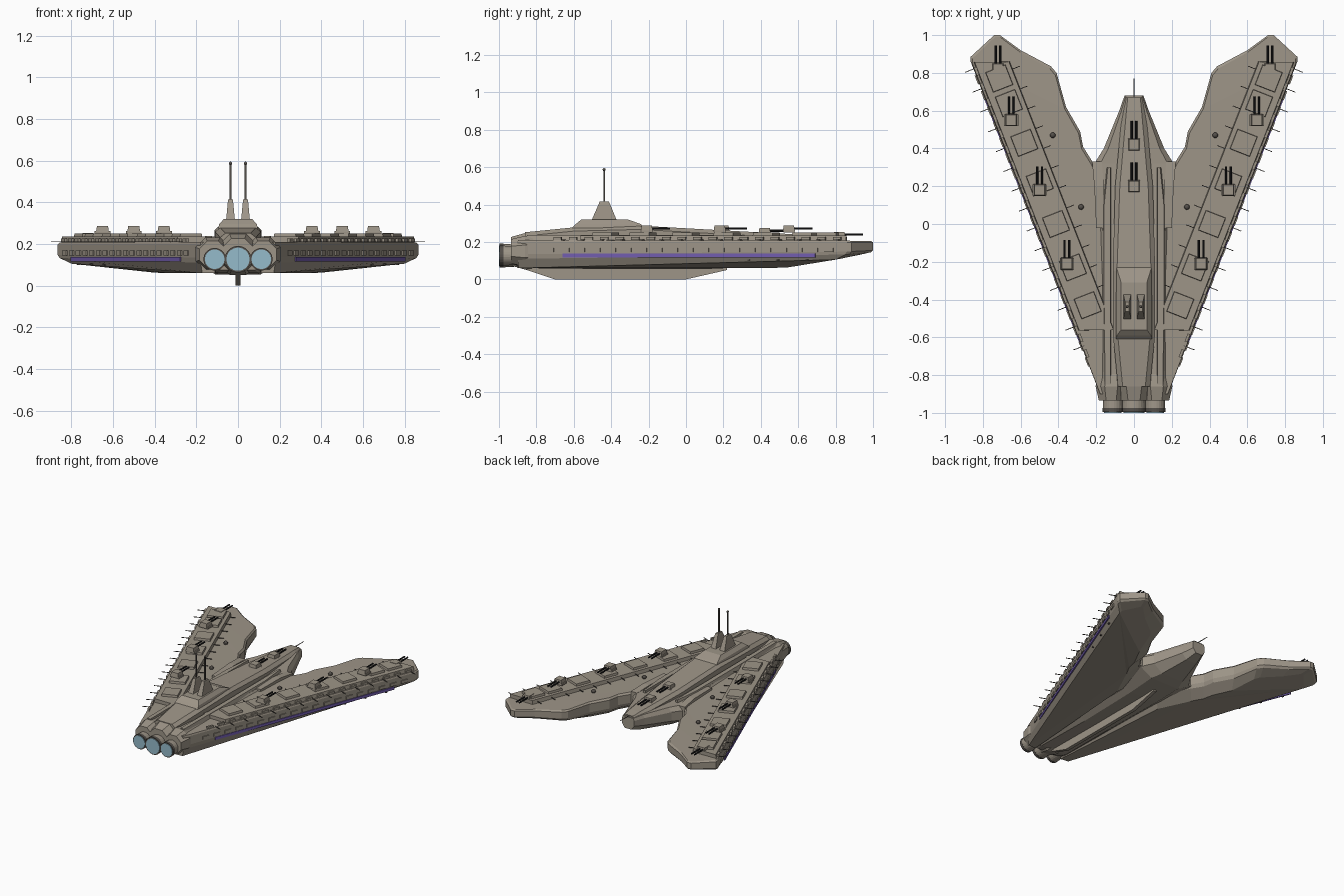
import bpy, bmesh, math
from mathutils import Vector, Matrix

if "Cube" in bpy.data.objects:
    bpy.data.objects.remove(bpy.data.objects["Cube"], do_unlink=True)


def material(name, rgb):
    m = bpy.data.materials.new(name)
    m.use_nodes = True
    m.diffuse_color = (*rgb, 1)
    m.node_tree.nodes["Principled BSDF"].inputs["Base Color"].default_value = (*rgb, 1)
    return m


HULL = material("warm grey hull", (.34, .30, .245))
METAL = material("dark metal", (.09, .08, .07))
BLACK = material("gun black", (.012, .012, .013))
PURPLE = material("purple stripe", (.17, .11, .43))
GLOW = material("pale blue engine", (.30, .50, .60))


def finish(name, bm, mat, mirror=False):
    bmesh.ops.triangulate(bm, faces=[f for f in bm.faces if len(f.verts) > 12])
    bmesh.ops.recalc_face_normals(bm, faces=bm.faces)
    me = bpy.data.meshes.new(name)
    bm.to_mesh(me)
    bm.free()
    me.materials.append(mat)
    ob = bpy.data.objects.new(name, me)
    bpy.context.collection.objects.link(ob)
    if mirror:
        mod = ob.modifiers.new("mirror", "MIRROR")
        mod.use_mirror_merge = False
    return ob


def loft(bm, rings):
    rows = [[bm.verts.new(p) for p in r] for r in rings]
    n = len(rows[0])
    for a, b in zip(rows, rows[1:]):
        for i in range(n):
            bm.faces.new((a[i], a[(i + 1) % n], b[(i + 1) % n], b[i]))
    bm.faces.new(rows[0])
    bm.faces.new(rows[-1])


def box(bm, c, size, angle=0, top=1):
    # Upright block, turned about z, with an optional narrower top
    rings = []
    for s, k in ((-1, 1), (1, top)):
        pts = [(-1, -1), (1, -1), (1, 1), (-1, 1)]
        rings.append([Vector(c) + Matrix.Rotation(angle, 3, "Z") @
                      Vector((x * k * size[0], y * k * size[1], s * size[2])) / 2 for x, y in pts])
    loft(bm, rings)


def tube(bm, c, r1, r2, y1, y2, n=24):
    rings = []
    for r, y in ((r1, y1), (r2, y2)):
        angles = [math.tau * (i + .5) / n for i in range(n)]
        rings.append([(c[0] + r * math.cos(a), y, c[1] + r * math.sin(a)) for a in angles])
    loft(bm, rings)


# Wing frame: along the outer edge, and outward from it
along = Vector((.69, 1.77)).normalized()
out = Vector((along.y, -along.x))
turn = -math.atan2(along.x, along.y)


def edge(y, inward, z):
    p = Vector((.18 + (y + .9) * .39, y)) - out * inward
    return Vector((p.x, p.y, z))


# Main wings, stacked outlines squeezed toward the wing axis
outline = [(.1, -.9), (.18, -.9), (.865, .86), (.865, .885), (.74, 1), (.71, 1), (.6, .92),
           (.44, .835), (.41, .8), (.36, .62), (.285, .49), (.27, .41), (.22, .33), (.1, .1)]
root = Vector((.16, -.85))
axis = (Vector((.72, .95)) - root).normalized()
side = Vector((axis.y, -axis.x))


def wing_ring(scale, z, rise):
    pts = []
    for p in outline:
        d = Vector(p) - root
        q = root + axis * d.dot(axis) * (1 - (1 - scale) * .15) + side * d.dot(side) * scale
        pts.append((q.x, q.y, z + rise * max(0, (p[1] - .6) / .4)))
    return pts


bm = bmesh.new()
loft(bm, [wing_ring(.72, .06, .07), wing_ring(.96, .11, .035), wing_ring(1, .135, .02),
          wing_ring(1, .198, 0), wing_ring(.96, .21, -.005)])
finish("wing_hull", bm, HULL, True)

# Raised deck strip with square hatches
bm = bmesh.new()
loft(bm, [[edge(-.57, a, z), edge(.85, a, z), edge(.79, b, z), edge(-.63, b, z)]
          for a, b, z in ((.015, .195, .2), (.02, .19, .235))])
for y in (-.47, -.27, -.04, .18, .39, .6, .73):
    box(bm, edge(y, .11, .24), (.115, .115, .022), turn, .95)
finish("wing_deck", bm, HULL, True)

# Edge windows, rim blocks and small lower lights
bm = bmesh.new()
for i in range(19):
    y = -.73 + i * .083
    box(bm, edge(y, .004, .157), (.02, .05, .022), turn)
    box(bm, edge(y + .04, .012, .218), (.014, .045, .016), turn)
finish("edge_windows", bm, HULL, True)
bm = bmesh.new()
for i in range(9):
    box(bm, edge(-.6 + i * .155, .018, .104), (.012, .012, .007), turn)
finish("lower_lights", bm, METAL, True)

# Purple stripe along each outer edge
bm = bmesh.new()
mid = edge(.015, .001, .127)
box(bm, mid, (.009, 1.35 / along.y, .02), turn)
finish("edge_stripe", bm, PURPLE, True)

# Thin aerials on both sides of the deck strip
bm = bmesh.new()
for i in range(15):
    y = -.65 + i * .105
    box(bm, edge(y, -.015, .211), (.065, .004, .004), turn)
    if i > 1:
        box(bm, edge(y - .07, .205, .218), (.06, .004, .004), turn)
finish("edge_aerials", bm, METAL, True)
bm = bmesh.new()
for x, y in ((.43, .47), (.28, .09)):
    bmesh.ops.create_uvsphere(bm, u_segments=12, v_segments=8, radius=.015,
                              matrix=Matrix.Translation((x, y, .218)))
finish("sensor_domes", bm, METAL, True)


# Twin gun turrets
def turrets(name, spots, mirror):
    base, guns = bmesh.new(), bmesh.new()
    for x, y, z in spots:
        box(base, (x, y, z + .006), (.075, .06, .012))
        box(base, (x, y, z + .022), (.062, .065, .03), 0, .85)
        for s in (-1, 1):
            tube(guns, (x + s * .012, z + .022), .006, .006, y + .015, y + .125, 8)
    finish(name + "_base", base, HULL, mirror)
    finish(name + "_barrels", guns, BLACK, mirror)


turrets("wing_turret", [(.355, -.21, .25), (.5, .18, .25), (.65, .55, .25), (.72, .82, .217)], True)
turrets("spine_turret", [(0, .2, .25), (0, .42, .238)], False)


# Central hull
def section(y, w, zb, zt):
    h = zt - zb
    half = [(.55 * w, zb), (w, zb + .35 * h), (w, zt - .2 * h), (.85 * w, zt)]
    return [(x, y, z) for x, z in half] + [(-x, y, z) for x, z in reversed(half)]


bm = bmesh.new()
loft(bm, [section(*s) for s in ((-.91, .15, .075, .2), (-.84, .185, .06, .222), (-.4, .18, .055, .222),
                                (.1, .2, .055, .222), (.32, .21, .065, .22), (.4, .16, .075, .222),
                                (.6, .078, .11, .226), (.68, .05, .135, .222))])
finish("central_hull", bm, HULL)

# Side cheeks of the hull, tapering back to the wing roots
bm = bmesh.new()
loft(bm, [[(x0, y, z0), (x1, y, z0), (x1, y, z1), (x0, y, z1)] for y, x0, x1, z0, z1 in
          ((-.02, .16, .2, .1, .226), (.2, .16, .21, .1, .232), (.33, .17, .222, .12, .22))])
loft(bm, [[(.12, y, .2), (w, y, .2), (w - .012, y, .238), (.125, y, .238)]
          for y, w in ((-.85, .165), (-.4, .17), (.1, .17), (.3, .15))])
finish("hull_cheeks", bm, HULL, True)

# Spine superstructure and tower base
bm = bmesh.new()
loft(bm, [[(-b, y, .2), (b, y, .2), (b, y, z - .02), (t, y, z), (-t, y, z), (-b, y, z - .02)]
          for y, b, t, z in ((-.86, .085, .06, .252), (-.6, .11, .085, .278), (-.25, .112, .09, .287),
                             (.2, .1, .075, .262), (.6, .062, .04, .24), (.67, .05, .033, .232))])
loft(bm, [[(-w, a, z), (w, a, z), (w, b, z), (-w, b, z)] for w, a, b, z in
          ((.095, -.61, -.22, .275), (.09, -.59, -.24, .295), (.068, -.56, -.31, .32))])
finish("spine", bm, HULL)

# Twin masts
bm = bmesh.new()
loft(bm, [[(.036 - w, a, z), (.036 + w, a, z), (.036 + w, b, z), (.036 - w, b, z)] for w, a, b, z in
          ((.021, -.505, -.37, .315), (.013, -.468, -.405, .4), (.01, -.462, -.412, .415))])
finish("mast_pylon", bm, HULL, True)
bm = bmesh.new()
box(bm, (.036, -.438, .5), (.008, .008, .18))
bmesh.ops.create_uvsphere(bm, u_segments=10, v_segments=6, radius=.008,
                          matrix=Matrix.Translation((.036, -.438, .587)))
finish("mast_aerial", bm, METAL, True)
bm = bmesh.new()
tube(bm, (0, .228), .004, .002, .66, .77, 6)
finish("nose_aerial", bm, METAL)

# Keel fin
bm = bmesh.new()
profile = [(-.88, .06), (-.7, 0), (0, 0), (.22, .05), (.22, .08), (-.88, .08)]
loft(bm, [[(x, y, z) for y, z in profile] for x in (-.0125, .0125)])
finish("keel_fin", bm, HULL)

# Engines with cowls, nozzles and glowing faces
cowls, nozzles, rims, glow = (bmesh.new() for _ in range(4))
for x, r in ((-.112, .054), (0, .064), (.112, .054)):
    tube(nozzles, (x, .127), r, r * .92, -.985, -.9)
    tube(rims, (x, .127), r, r, -.996, -.975)
    tube(glow, (x, .127), r * .87, r * .87, -1, -.99)
    tube(cowls, (x * 1.08, .15), r * 1.3, r * 1.65, -.935, -.86, 8)
    tube(cowls, (x * 1.08, .15), r * 1.65, r * .9, -.86, -.62, 8)
finish("engine_cowls", cowls, HULL)
finish("engine_nozzles", nozzles, HULL)
finish("engine_rims", rims, METAL)
finish("engine_glow", glow, GLOW)
